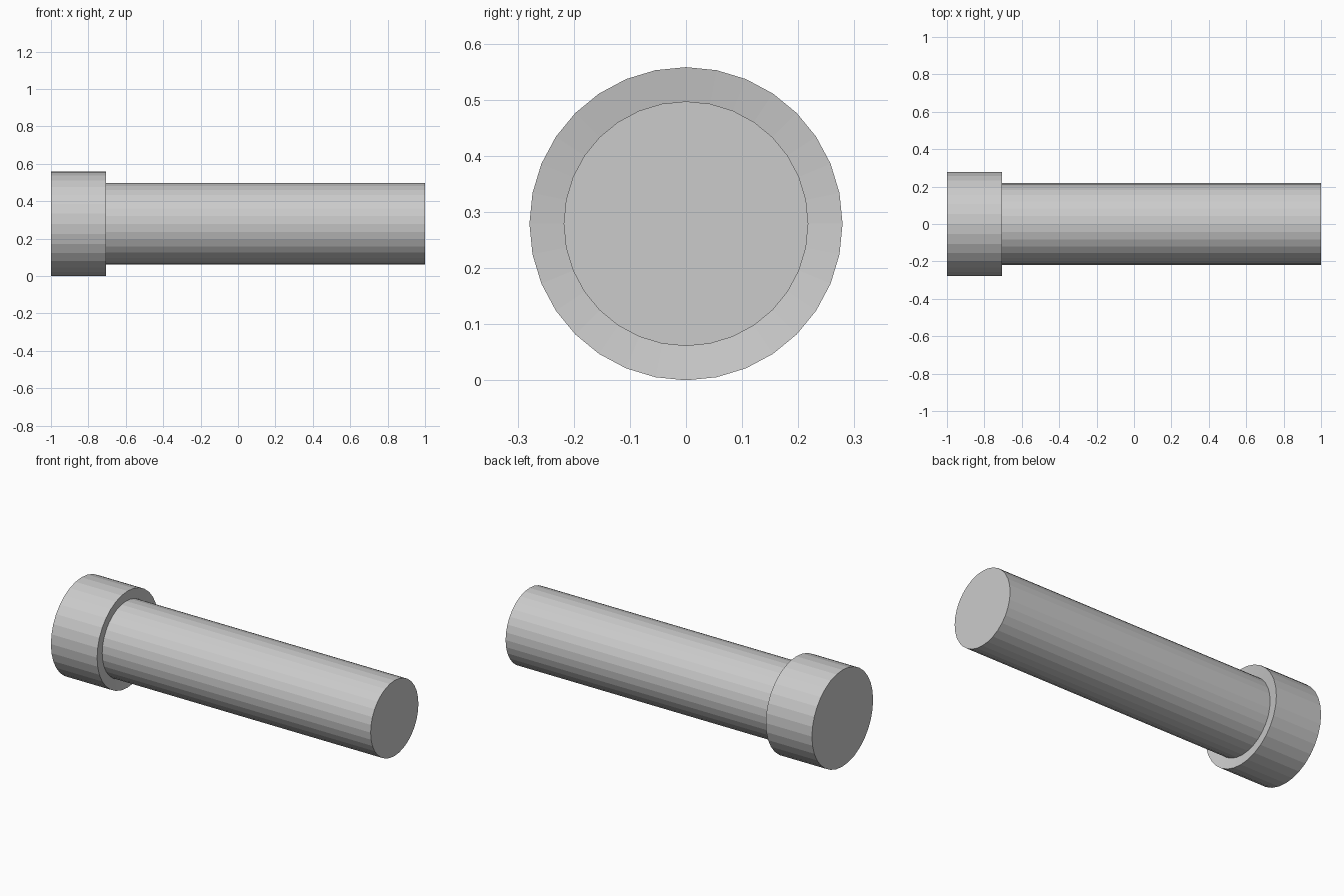
import bpy, bmesh
from math import sin, cos, tau

if "Cube" in bpy.data.objects:
    bpy.data.objects.remove(bpy.data.objects["Cube"])

SIDES = 32
AXIS_Z = 0.279

# Profile along x: (x, radius) - head, slightly dished shoulder, shank
profile = [(-1.0, 0.279), (-0.705, 0.279), (-0.715, 0.218), (1.0, 0.218)]

bm = bmesh.new()
rings = [[bm.verts.new((x, r * sin(tau * i / SIDES), AXIS_Z + r * cos(tau * i / SIDES)))
          for i in range(SIDES)] for x, r in profile]

# Side walls and shoulder
for a, b in zip(rings, rings[1:]):
    for i in range(SIDES):
        j = (i + 1) % SIDES
        bm.faces.new((a[i], a[j], b[j], b[i]))

# Flat end caps
bm.faces.new(rings[0])
bm.faces.new(rings[-1])
bmesh.ops.recalc_face_normals(bm, faces=bm.faces[:])

mesh = bpy.data.meshes.new("headed_pin")
bm.to_mesh(mesh)
bm.free()
bpy.context.collection.objects.link(bpy.data.objects.new("headed_pin", mesh))
